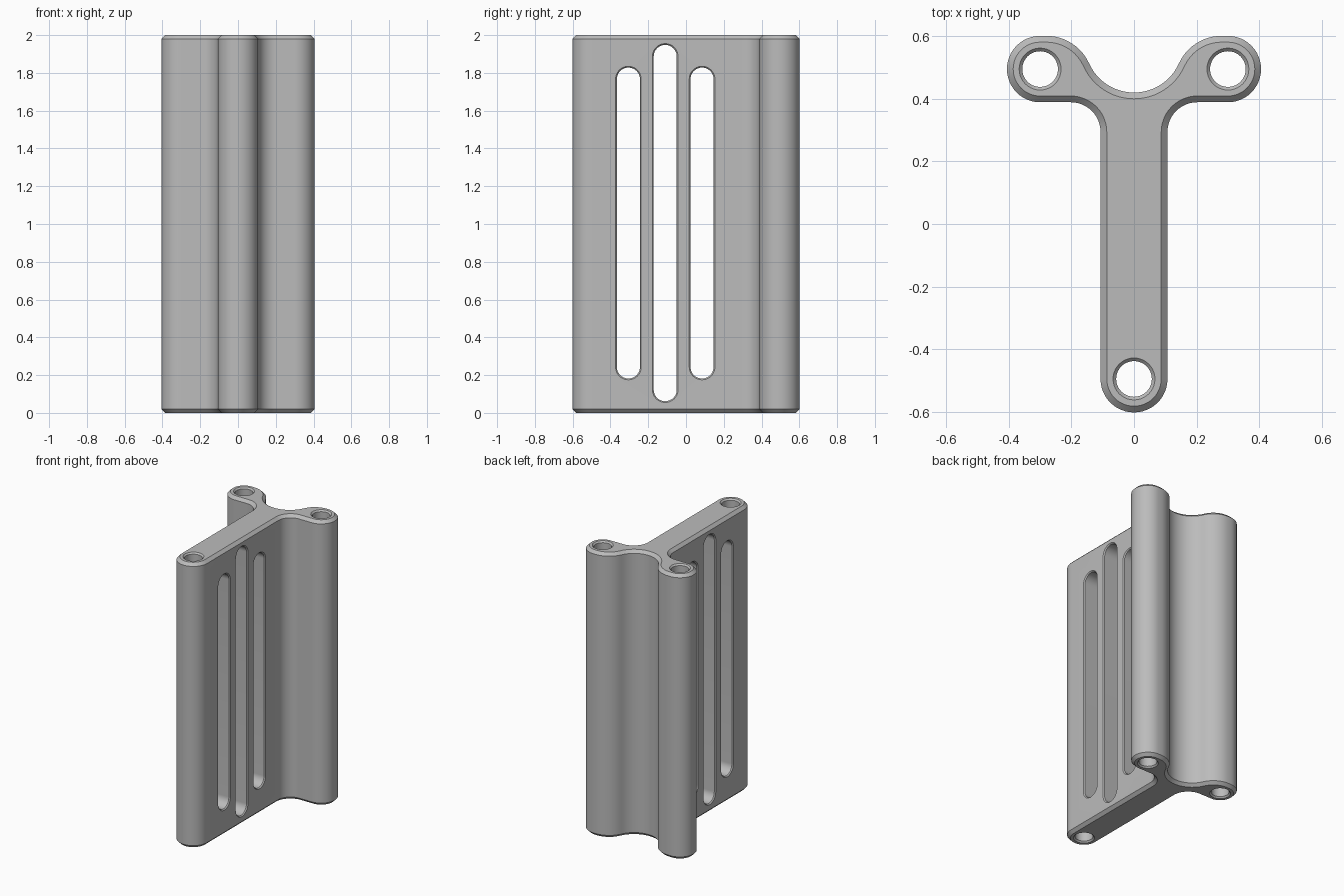
import bpy, bmesh
from math import sin, cos, radians, degrees, atan2, hypot
from mathutils import Vector

cube = bpy.data.objects.get("Cube")
if cube:
    bpy.data.objects.remove(cube, do_unlink=True)

HEIGHT = 2.0
CHAMFER = 0.02
STEM = 0.107                      # half thickness of the stem
LOBE = Vector((0.3, 0.495))       # centre of a rear lobe
LOBE_R = 0.106

grey = bpy.data.materials.new("light grey")
grey.use_nodes = True
grey.diffuse_color = (0.5, 0.5, 0.5, 1)
grey.node_tree.nodes["Principled BSDF"].inputs["Base Color"].default_value = (0.5, 0.5, 0.5, 1)


def arc(cx, cy, r, start, end, steps=12):
    angles = [radians(start + (end - start) * i / steps) for i in range(steps + 1)]
    return [Vector((cx + r * cos(a), cy + r * sin(a))) for a in angles]


def tidy(points):
    """Drop repeated neighbours."""
    return [p for i, p in enumerate(points) if (p - points[i - 1]).length > 1e-5]


def offset(points, d):
    """Move a counter-clockwise outline outwards by d."""
    out = []
    for i, p in enumerate(points):
        t = (p - points[i - 1]).normalized() + (points[(i + 1) % len(points)] - p).normalized()
        out.append(p + d * Vector((t.y, -t.x)).normalized())
    return out


def loft(name, outline, levels, along_x=False):
    """Stack offset copies of an outline at (offset, height) levels into a solid."""
    bm = bmesh.new()
    rings = []
    for d, h in levels:
        ring = offset(outline, d)
        rings.append([bm.verts.new((h, p.x, p.y) if along_x else (p.x, p.y, h)) for p in ring])
    n = len(outline)
    for low, high in zip(rings, rings[1:]):
        for i in range(n):
            j = (i + 1) % n
            bm.faces.new((low[i], low[j], high[j], high[i]))
    bm.faces.new(rings[0][::-1])
    bm.faces.new(rings[-1])
    mesh = bpy.data.meshes.new(name)
    bm.to_mesh(mesh)
    bm.free()
    obj = bpy.data.objects.new(name, mesh)
    bpy.context.collection.objects.link(obj)
    mesh.materials.append(grey)
    return obj


def flared(low, high, flare):
    """Cutter levels that leave a chamfer of the given size at both ends."""
    return [(2 * flare, low - flare), (0, low + flare), (0, high - flare), (2 * flare, high + flare)]


# Y-shaped profile: stem, fillet, lobe, shoulder and valley, then mirrored
fillet = 0.095
shoulder_x, shoulder_r = 0.28, 0.15
shoulder_y = LOBE.y + LOBE_R - shoulder_r
valley_bottom = 0.42
k = valley_bottom - shoulder_y
valley_r = (shoulder_x**2 + k**2 - shoulder_r**2) / (2 * (shoulder_r - k))
valley_y = valley_bottom + valley_r
turn = degrees(atan2(valley_y - shoulder_y, -shoulder_x))

half = (arc(0, -LOBE.y, STEM, 270, 360)
        + arc(STEM + fillet, LOBE.y - LOBE_R - fillet, fillet, 180, 90)
        + arc(LOBE.x, LOBE.y, LOBE_R, -90, 90, 24)
        + arc(shoulder_x, shoulder_y, shoulder_r, 90, turn)
        + arc(0, valley_y, valley_r, turn - 180, -90))
profile = tidy(half + [Vector((-p.x, p.y)) for p in reversed(half)])
body = loft("bracket_body", profile,
            [(-CHAMFER, 0), (0, CHAMFER), (0, HEIGHT - CHAMFER), (-CHAMFER, HEIGHT)])

# Three bores running the full height
cutters = []
for x, y in ((LOBE.x, LOBE.y), (-LOBE.x, LOBE.y), (0, -LOBE.y)):
    circle = tidy(arc(x, y, 0.057, 0, 360, 40))
    cutters.append(loft("bore_cutter", circle, flared(0, HEIGHT, 0.01)))

# Three long rounded slots through the stem
slot_r = 0.061
for y, low, high in ((-0.305, 0.175, 1.835), (-0.11, 0.055, 1.955), (0.085, 0.175, 1.835)):
    inset = slot_r + 0.007
    slot = tidy(arc(y, high - inset, slot_r, 0, 180, 20) + arc(y, low + inset, slot_r, 180, 360, 20))
    cutters.append(loft("slot_cutter", slot, flared(-STEM, STEM, 0.007), along_x=True))

bpy.ops.object.select_all(action='DESELECT')
bpy.context.view_layer.objects.active = body
body.select_set(True)
for cutter in cutters:
    cutter.hide_render = True
    mod = body.modifiers.new("cut", 'BOOLEAN')
    mod.operation = 'DIFFERENCE'
    mod.solver = 'EXACT'
    mod.object = cutter
    bpy.ops.object.modifier_apply(modifier=mod.name)
    bpy.data.objects.remove(cutter, do_unlink=True)

bpy.ops.object.shade_smooth_by_angle(angle=radians(30))
